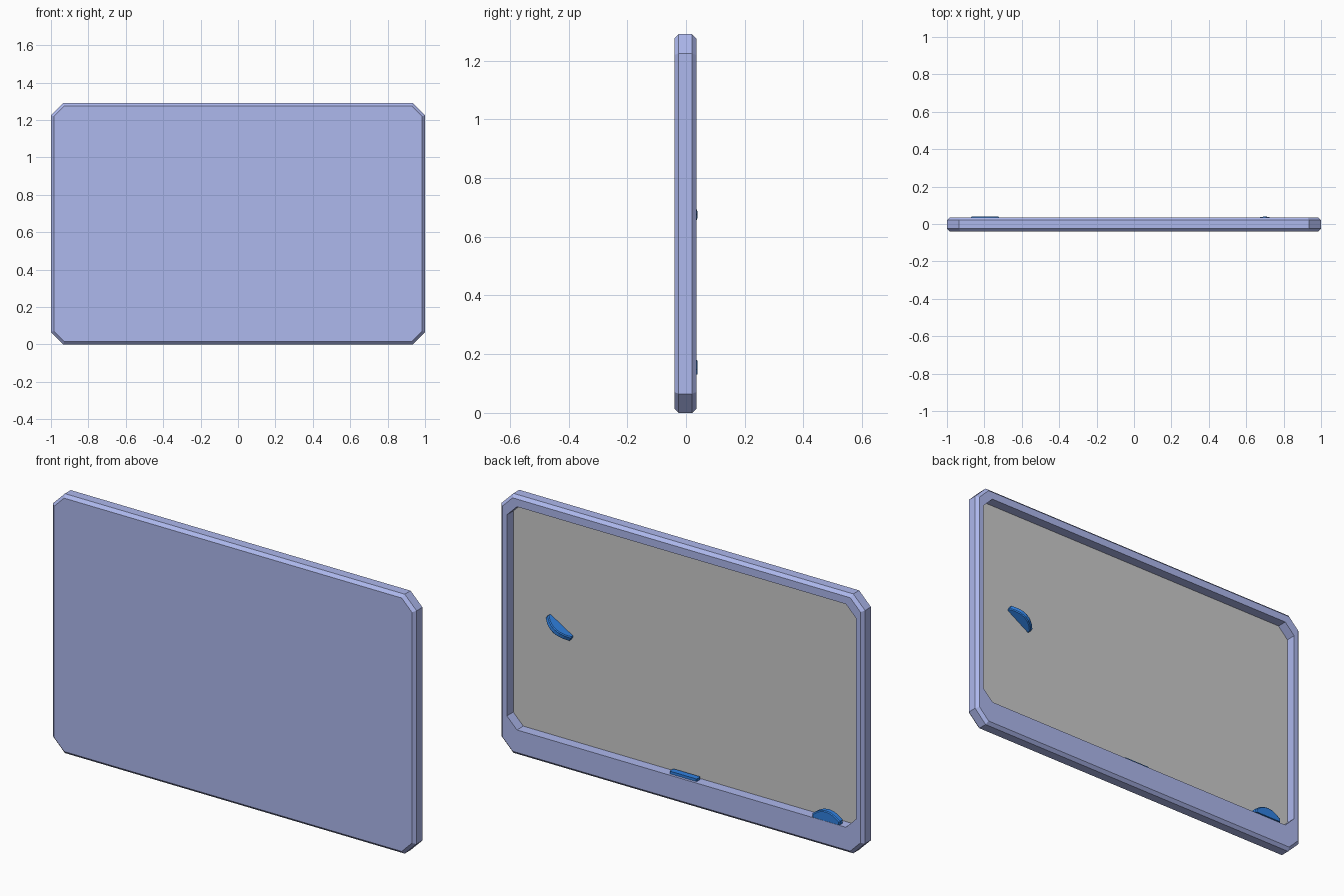
import bpy, bmesh, math
from mathutils import Matrix

if "Cube" in bpy.data.objects:
    bpy.data.objects.remove(bpy.data.objects["Cube"])


def material(name, rgb):
    m = bpy.data.materials.new(name)
    m.diffuse_color = (*rgb, 1)
    m.use_nodes = True
    m.node_tree.nodes["Principled BSDF"].inputs["Base Color"].default_value = m.diffuse_color
    return m


FRAME = material("periwinkle", (0.42, 0.48, 0.85))
BLUE = material("deep_blue", (0.03, 0.22, 0.75))


def octagon(hw, z0, z1, c, y, inset=0.0):
    """Rectangle with cut corners in the xz plane, optionally inset."""
    hw, z0, z1 = hw - inset, z0 + inset, z1 - inset
    c -= inset * (2 - math.sqrt(2))
    return [(-hw + c, y, z0), (hw - c, y, z0), (hw, y, z0 + c), (hw, y, z1 - c),
            (hw - c, y, z1), (-hw + c, y, z1), (-hw, y, z1 - c), (-hw, y, z0 + c)]


def loft(name, loops, mat=None):
    """Skin a list of equal loops and cap both ends."""
    bm = bmesh.new()
    rings = [[bm.verts.new(p) for p in loop] for loop in loops]
    n = len(rings[0])
    for a, b in zip(rings, rings[1:]):
        for i in range(n):
            j = (i + 1) % n
            bm.faces.new((a[i], a[j], b[j], b[i]))
    bm.faces.new(rings[0])
    bm.faces.new(rings[-1])
    bmesh.ops.recalc_face_normals(bm, faces=bm.faces)
    me = bpy.data.meshes.new(name)
    bm.to_mesh(me)
    bm.free()
    if mat:
        me.materials.append(mat)
    ob = bpy.data.objects.new(name, me)
    bpy.context.collection.objects.link(ob)
    return ob


# tray-shaped frame: bevelled outside, recess open to the back
outer = (1.0, 0.0, 1.29, 0.065)
inner = (0.96, 0.127, 1.237, 0.055)
loft("frame", [octagon(*outer, -0.04, 0.015), octagon(*outer, -0.025),
               octagon(*outer, 0.021), octagon(*outer, 0.036, 0.015),
               octagon(*inner, 0.036), octagon(*inner, -0.02)], FRAME)

# grey panel on the floor of the recess
loft("panel", [octagon(*inner, -0.02), octagon(*inner, -0.014)])


def arched_tab(name, matrix, height, thick=0.03, half=0.075, end=0.018, b=0.004):
    """Flat base on local z = 0, arched top, thickness along local y."""
    def profile(y, s):
        pts = [(-half + s, y, 0), (half - s, y, 0)]
        for i in range(7):
            t = 1 - i / 3
            pts.append(((half - s) * t, y, end + (height - end) * (1 - t * t) - s))
        return pts
    h = thick / 2
    ob = loft(name, [profile(-h, b), profile(-h + b, 0), profile(h - b, 0), profile(h, b)], BLUE)
    ob.matrix_world = matrix


# tab standing on the lower ledge
arched_tab("ledge_tab", Matrix.Translation((-0.797, 0.025, 0.13)), 0.05)
# tab turned upside down and sunk in the ledge, flat side up
arched_tab("sunk_tab", Matrix.Translation((0, 0.008, 0.14)) @ Matrix.Rotation(math.pi, 4, 'Y'), 0.05)
# tilted tab arching out of the panel
arched_tab("panel_tab", Matrix.Translation((0.70, -0.015, 0.675))
           @ Matrix.Rotation(math.radians(-31), 4, 'Y')
           @ Matrix.Rotation(math.radians(-90), 4, 'X'), 0.055, 0.026)
